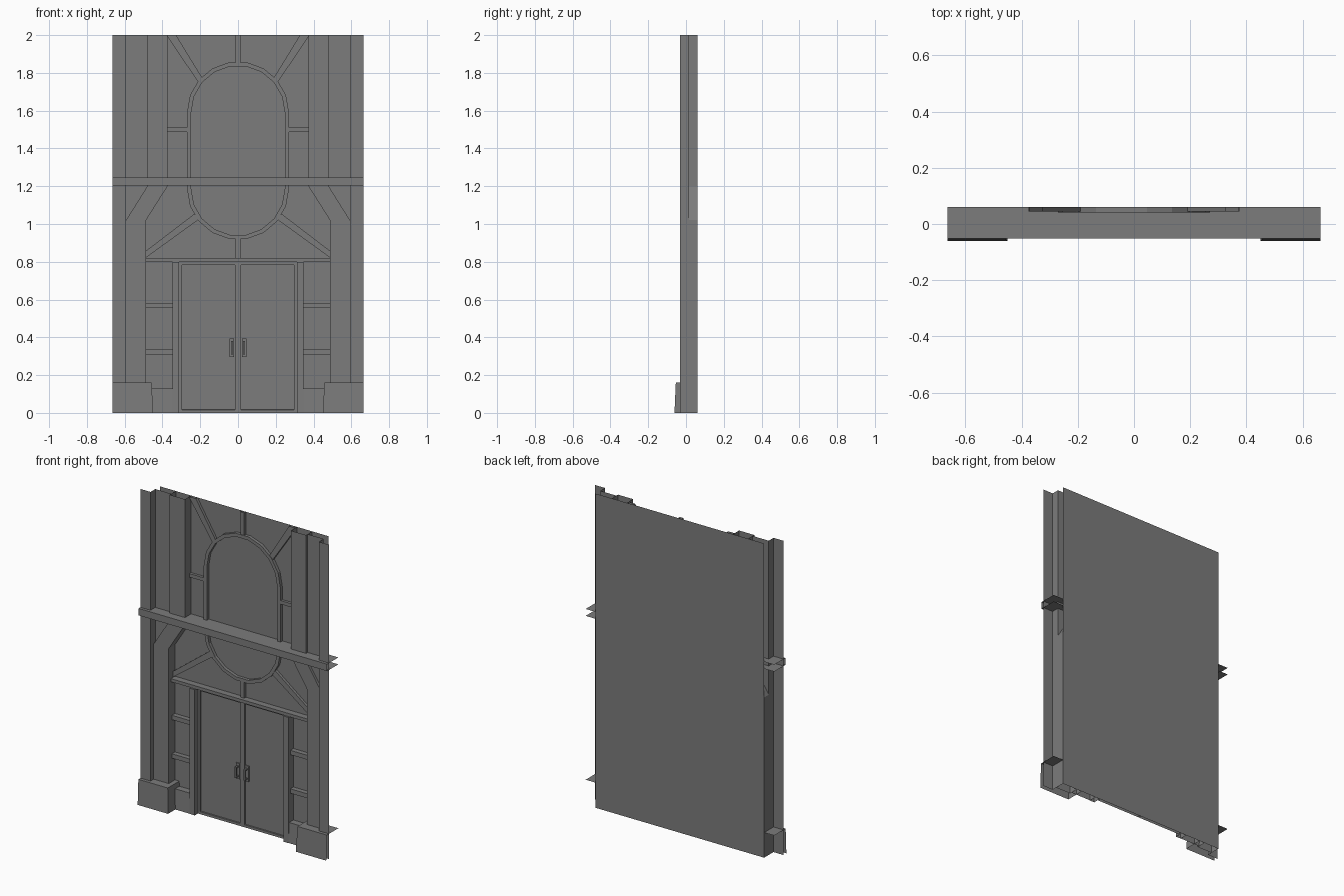
import bpy, bmesh, math

if "Cube" in bpy.data.objects:
    bpy.data.objects.remove(bpy.data.objects["Cube"])

BACK = 0.061   # back plane of the wall
HALF = 0.664   # half width of the module

dark = bpy.data.materials.new("dark_grey")
dark.diffuse_color = (0.2, 0.2, 0.2, 1)
dark.use_nodes = True
dark.node_tree.nodes["Principled BSDF"].inputs["Base Color"].default_value = dark.diffuse_color


def finish(bm, name, mirror):
    mesh = bpy.data.meshes.new(name)
    bm.to_mesh(mesh)
    bm.free()
    mesh.materials.append(dark)
    ob = bpy.data.objects.new(name, mesh)
    bpy.context.collection.objects.link(ob)
    if mirror:
        ob.modifiers.new("mirror", 'MIRROR').use_axis[0] = True
    return ob


def sheet(name, poly, y, toward, mirror=False):
    """Single flat face in the x-z plane, facing the given y direction."""
    bm = bmesh.new()
    f = bm.faces.new([bm.verts.new((x, y, z)) for x, z in poly])
    f.normal_update()
    if f.normal.y * toward < 0:
        f.normal_flip()
    return finish(bm, name, mirror)


def slab(name, poly, front, back=BACK, mirror=False, inset=None, taper=None):
    """Extrude an x-z outline from front to back; faces on module borders stay open."""
    bm = bmesh.new()
    f = [bm.verts.new((x, front, z)) for x, z in poly]
    b = [bm.verts.new((x, back, z)) for x, z in poly]
    n = len(poly)
    face = bm.faces.new(f)
    back_face = bm.faces.new(b[::-1])
    for i in range(n):
        j = (i + 1) % n
        bm.faces.new((f[i], f[j], b[j], b[i]))
    bmesh.ops.recalc_face_normals(bm, faces=bm.faces[:])
    if inset:
        bmesh.ops.inset_region(bm, faces=[face], thickness=inset[0], use_even_offset=True)
        bmesh.ops.inset_region(bm, faces=[face], thickness=0.001, depth=-inset[1])
    if taper:
        zmax = max(z for x, z in poly)
        for v in f:
            v.co.y += taper * v.co.z / zmax

    def border(fc):
        vs = [v.co for v in fc.verts]
        return (all(abs(c.z) < 1e-4 for c in vs) or all(c.z > 1.9999 for c in vs)
                or all(c.x > HALF - 1e-4 for c in vs)
                or all(c.x < -HALF + 1e-4 for c in vs) or fc is back_face)
    bmesh.ops.delete(bm, geom=[fc for fc in bm.faces if border(fc)], context='FACES')
    return finish(bm, name, mirror)


def rect(x0, x1, z0, z1):
    return [(x0, z0), (x1, z0), (x1, z1), (x0, z1)]


# Back wall: single sheet
sheet("back_wall", rect(-0.593, 0.593, 0, 2), BACK, -1)

# Outer pilasters, recessed strips, and inner columns that kink inward under the ledge
slab("outer_pilaster", rect(0.593, HALF, 0, 2), -0.033, 0.015, mirror=True)
sheet("recessed_strip", [(0.593, 1.02), (0.593, 2), (0.48, 2), (0.48, 1.2)], 0.015, -1, True)
slab("kinked_column", [(0.487, 0), (0.593, 0), (0.593, 1.02), (0.48, 1.2), (0.48, 2),
                       (0.373, 2), (0.373, 1.2), (0.487, 1.02)], -0.001, mirror=True)

# Plinths
slab("column_plinth", [(0.45, 0), (HALF, 0), (HALF, 0.16), (0.457, 0.16)],
     -0.061, mirror=True, taper=0.007)
slab("wall_plinth", rect(0.345, 0.487, 0, 0.128), 0.012, mirror=True, taper=0.006)

# Full-width ledge and lintel over the doors
slab("ledge", rect(-HALF, HALF, 1.203, 1.247), -0.052)
slab("lintel", rect(-0.487, 0.487, 0.8, 0.82), 0.02)

# Side rails between columns and door posts
for i, z in enumerate((0.31, 0.555)):
    slab(f"side_rail_{i}", rect(0.345, 0.487, z, z + 0.028), 0.03, mirror=True)

# Door posts and leaves
slab("door_post", rect(0.312, 0.347, 0, 0.8), 0.01, mirror=True)
slab("door_leaf", rect(0, 0.312, 0, 0.8), 0.042, mirror=True, inset=(0.016, 0.008))

# Door handles
slab("handle_plate", rect(0.02, 0.045, 0.295, 0.395), 0.042, 0.051, mirror=True)
slab("handle_grip", rect(0.026, 0.037, 0.31, 0.38), 0.018, 0.025, mirror=True)
for i, z in enumerate((0.31, 0.37)):
    slab(f"handle_mount_{i}", rect(0.026, 0.037, z, z + 0.01), 0.02, 0.044, mirror=True)

# Oval window ring
SEG = 9
path = []
for start, cz in ((0, 1.59), (math.pi, 1.187)):
    for k in range(SEG + 1):
        a = start + math.pi * k / SEG
        path.append((math.cos(a), math.sin(a), cz))
bm = bmesh.new()
loops = []
for r, y in ((0.27, BACK), (0.27, 0.041), (0.248, 0.041), (0.248, BACK)):
    loops.append([bm.verts.new((c * r, y, cz + s * r)) for c, s, cz in path])
for A, B in zip(loops, loops[1:]):
    for i in range(len(path)):
        j = (i + 1) % len(path)
        bm.faces.new((A[i], A[j], B[j], B[i]))
bmesh.ops.recalc_face_normals(bm, faces=bm.faces[:])
if sum(f.normal.y for f in bm.faces) > 0:
    bmesh.ops.reverse_faces(bm, faces=bm.faces[:])
finish(bm, "oval_window_ring", False)

# Mullions radiating from the ring
slab("top_mullion", rect(-0.013, 0.013, 1.855, 2), 0.044)
slab("bottom_mullion", rect(-0.013, 0.013, 0.82, 0.925), 0.044)
slab("side_mullion", rect(0.266, 0.375, 1.487, 1.51), 0.044, mirror=True)
slab("upper_diagonal", [(0.19, 1.775), (0.212, 1.752), (0.373, 1.992), (0.373, 2), (0.328, 2)],
     0.044, mirror=True)
slab("lower_diagonal", [(0.205, 1.026), (0.487, 0.822), (0.487, 0.858), (0.232, 1.053)],
     0.044, mirror=True)
